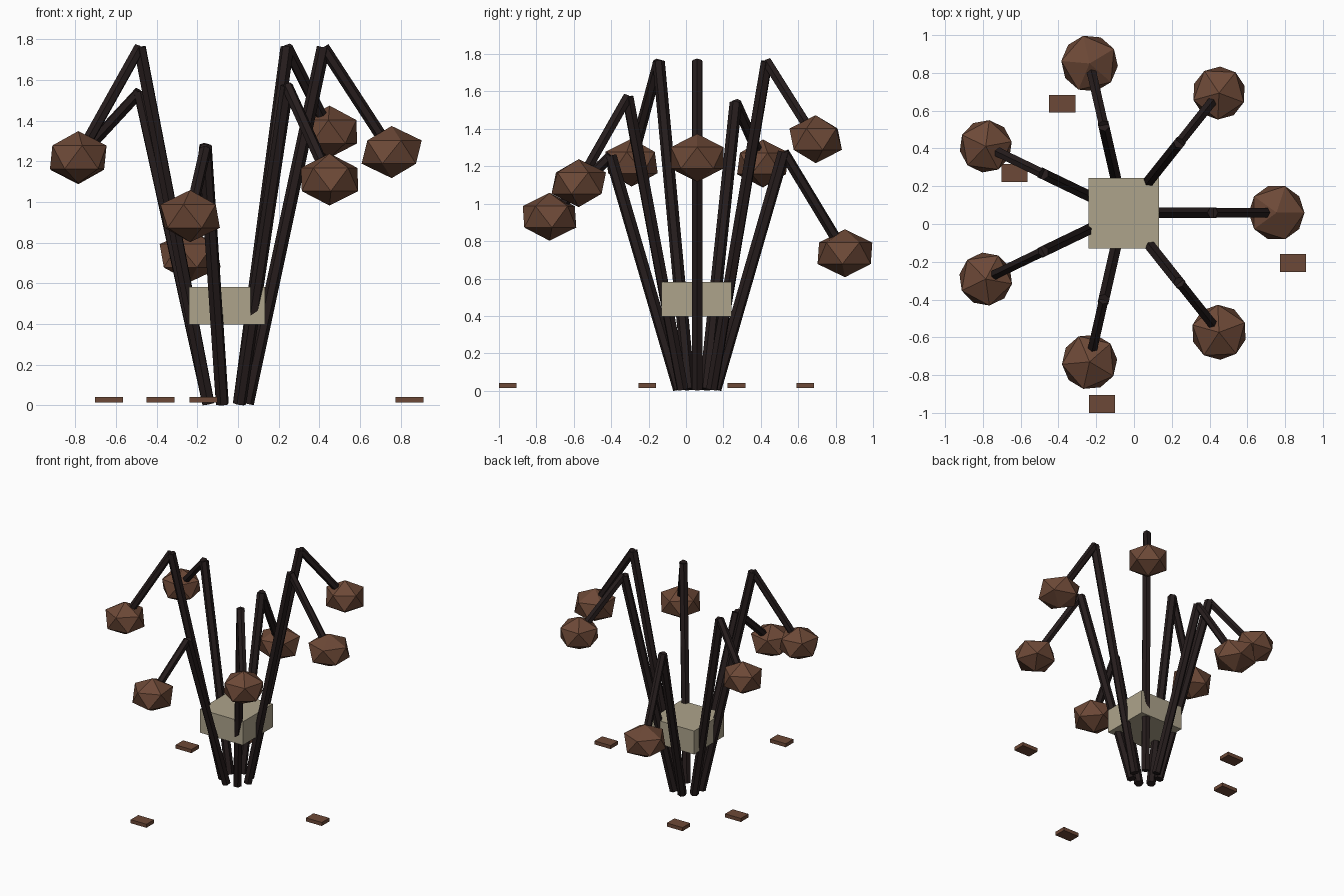
import bpy, math
from mathutils import Vector

if "Cube" in bpy.data.objects:
    bpy.data.objects.remove(bpy.data.objects["Cube"])


def material(name, rgb):
    m = bpy.data.materials.new(name)
    m.diffuse_color = (*rgb, 1)
    m.use_nodes = True
    m.node_tree.nodes["Principled BSDF"].inputs["Base Color"].default_value = m.diffuse_color
    return m


STEM = material("dark stem", (0.019, 0.012, 0.012))
BROWN = material("withered brown", (0.152, 0.066, 0.038))
WRAP = material("dull beige", (0.42, 0.37, 0.26))


def finish(name, mat):
    o = bpy.context.object
    o.name = name
    o.data.materials.append(mat)
    return o


def box(name, loc, size, mat):
    bpy.ops.mesh.primitive_cube_add(size=1, location=loc)
    o = finish(name, mat)
    o.scale = size


def rod(name, a, b, r):
    # six-sided rod between two points
    d = b - a
    bpy.ops.mesh.primitive_cylinder_add(vertices=6, radius=r, depth=d.length,
                                        location=(a + b) / 2)
    o = finish(name, STEM)
    o.rotation_mode = 'QUATERNION'
    o.rotation_quaternion = d.to_track_quat('Z', 'Y')


CX, CY = -0.055, 0.06


def polar(radius, angle, z):
    return Vector((CX + radius * math.cos(angle), CY + radius * math.sin(angle), z))


# Drooping flowers: bend height, head height, head radius
flowers = [(1.76, 1.245, 0.165), (1.76, 1.345, 0.157), (1.275, 0.735, 0.168),
           (1.54, 1.215, 0.156), (1.76, 1.22, 0.158), (1.255, 0.93, 0.164),
           (1.57, 1.11, 0.163)]
for i, (bend_z, head_z, r) in enumerate(flowers):
    a = i * math.tau / 7
    base, bend, head = polar(0.1, a, 0.008), polar(0.475, a, bend_z), polar(0.81, a, head_z)
    rod(f"stem_{i}", base, bend, 0.033)
    rod(f"drooping_neck_{i}", bend, head, 0.029)
    bpy.ops.mesh.primitive_ico_sphere_add(subdivisions=1, radius=r, location=head,
                                          rotation=(0, 0, a))
    finish(f"flower_head_{i}", BROWN).scale.z = 0.128 / r

# Wrap holding the stems together
box("wrap_block", (-0.054, 0.057, 0.49), (0.375, 0.375, 0.185), WRAP)

# Fallen petals
for i, (x, y) in enumerate([(-0.38, 0.637), (-0.633, 0.27), (0.842, -0.207), (-0.17, -0.953)]):
    box(f"fallen_petal_{i}", (x, y, 0.028), (0.138, 0.094, 0.028), BROWN)
